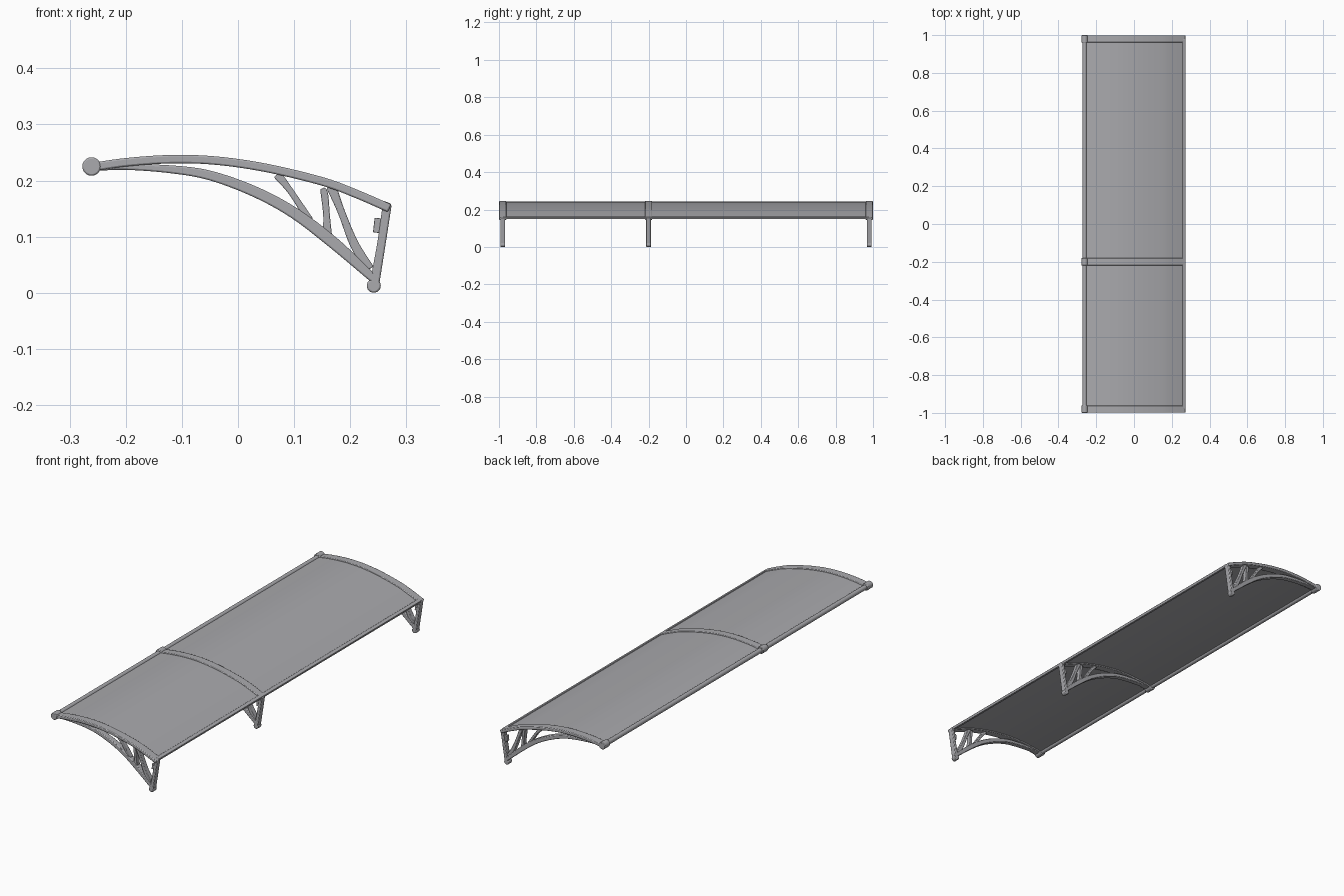
import bpy, bmesh, math
from mathutils import Vector

cube = bpy.data.objects.get("Cube")
if cube:
    bpy.data.objects.remove(cube)

grey = bpy.data.materials.new("satin_grey")
grey.use_nodes = True
grey.diffuse_color = (0.4, 0.4, 0.42, 1)
grey.node_tree.nodes["Principled BSDF"].inputs["Base Color"].default_value = (0.4, 0.4, 0.42, 1)


def smooth(points, steps=6):
    """Catmull-Rom curve through (x, z, thickness) points."""
    p = [Vector(q) for q in points]
    p = [2 * p[0] - p[1]] + p + [2 * p[-1] - p[-2]]
    out = []
    for a, b, c, d in zip(p, p[1:], p[2:], p[3:]):
        for i in range(steps):
            t = i / steps
            out.append(0.5 * (2 * b + (c - a) * t + (2 * a - 5 * b + 4 * c - d) * t * t
                              + (3 * b - a - 3 * c + d) * t ** 3))
    return out + [p[-2]]


def finish(bm, name, bevel=0):
    bmesh.ops.recalc_face_normals(bm, faces=bm.faces)
    me = bpy.data.meshes.new(name)
    bm.to_mesh(me)
    bm.free()
    ob = bpy.data.objects.new(name, me)
    bpy.context.collection.objects.link(ob)
    me.materials.append(grey)
    if bevel:
        mod = ob.modifiers.new("rounded_edges", "BEVEL")
        mod.width = bevel
        mod.segments = 2
        mod.angle_limit = math.radians(40)
    bpy.ops.object.select_all(action="DESELECT")
    ob.select_set(True)
    bpy.context.view_layer.objects.active = ob
    bpy.ops.object.shade_smooth_by_angle(angle=math.radians(40))
    return ob


def bar(name, path, y0, y1, bevel=0.003):
    """Ribbon of varying thickness in the xz plane, given depth along y."""
    bm = bmesh.new()
    rings = []
    for i, p in enumerate(path):
        tan = path[min(i + 1, len(path) - 1)] - path[max(i - 1, 0)]
        n = Vector((-tan.y, tan.x)).normalized() * p.z / 2
        rings.append([bm.verts.new((p.x + s * n.x, y, p.y + s * n.y))
                      for s, y in ((1, y0), (1, y1), (-1, y1), (-1, y0))])
    for a, b in zip(rings, rings[1:]):
        for k in range(4):
            bm.faces.new((a[k], a[(k + 1) % 4], b[(k + 1) % 4], b[k]))
    bm.faces.new(rings[0])
    bm.faces.new(rings[-1])
    return finish(bm, name, bevel)


def rod(name, x, z, radius, y0, y1, bevel=0):
    """Round bar running along y."""
    bm = bmesh.new()
    bmesh.ops.create_cone(bm, cap_ends=True, segments=24, radius1=radius,
                          radius2=radius, depth=y1 - y0)
    for v in bm.verts:
        v.co = (x + v.co.x, (y0 + y1) / 2 + v.co.z, z + v.co.y)
    return finish(bm, name, bevel)


# Roof arch: x, z of the upper outline
ROOF = [(-0.262, 0.231), (-0.2, 0.240), (-0.12, 0.2455), (-0.04, 0.243),
        (0.05, 0.230), (0.15, 0.206), (0.21, 0.184), (0.27, 0.158)]


def roof_path(drop, thick):
    return smooth([(x, z - drop, thick) for x, z in ROOF])


# Curved panel with front and rear edge rails
bar("roof_panel", roof_path(0.007, 0.006), -0.985, 0.985, 0)
rod("front_rail", -0.261, 0.225, 0.011, -0.98, 0.98)
bar("rear_rail", smooth([(0.255, 0.159, 0.012), (0.271, 0.153, 0.012)], 1), -0.98, 0.98, 0.002)

# Bracket members: x, z, thickness
LOWER_ARCH = smooth([(-0.255, 0.222, 0.010), (-0.2, 0.224, 0.010), (-0.12, 0.220, 0.014),
                     (-0.05, 0.209, 0.017), (0.03, 0.180, 0.019), (0.1, 0.142, 0.020),
                     (0.17, 0.089, 0.021), (0.243, 0.024, 0.015)])
STRUTS = [
    smooth([(0.070, 0.211, 0.016), (0.095, 0.179, 0.011), (0.128, 0.129, 0.013)]),
    smooth([(0.150, 0.186, 0.008), (0.154, 0.176, 0.013), (0.158, 0.135, 0.012),
            (0.159, 0.098, 0.018)]),
    smooth([(0.166, 0.190, 0.018), (0.185, 0.142, 0.013), (0.207, 0.087, 0.016),
            (0.234, 0.042, 0.018)]),
]
POST = smooth([(0.266, 0.158, 0.016), (0.256, 0.090, 0.015), (0.243, 0.014, 0.017)])
TAB = smooth([(0.250, 0.133, 0.013), (0.247, 0.107, 0.013)], 1)

for label, y in (("right", -0.98), ("middle", -0.2), ("left", 0.98)):
    inner, outer = 0.013, 0.019
    bar(label + "_roof_rib", roof_path(0.0075, 0.015), y - outer, y + outer)
    bar(label + "_lower_arch", LOWER_ARCH, y - inner, y + inner)
    for i, strut in enumerate(STRUTS):
        bar(f"{label}_strut_{i + 1}", strut, y - inner * 0.85, y + inner * 0.85, 0.002)
    bar(label + "_wall_post", POST, y - inner, y + inner)
    bar(label + "_wall_tab", TAB, y - 0.008, y + 0.008, 0.001)
    rod(label + "_foot", 0.242, 0.0125, 0.0125, y - inner, y + inner, 0.003)
    rod(label + "_rail_cap", -0.261, 0.225, 0.0165, y - 0.02, y + 0.02, 0.003)
